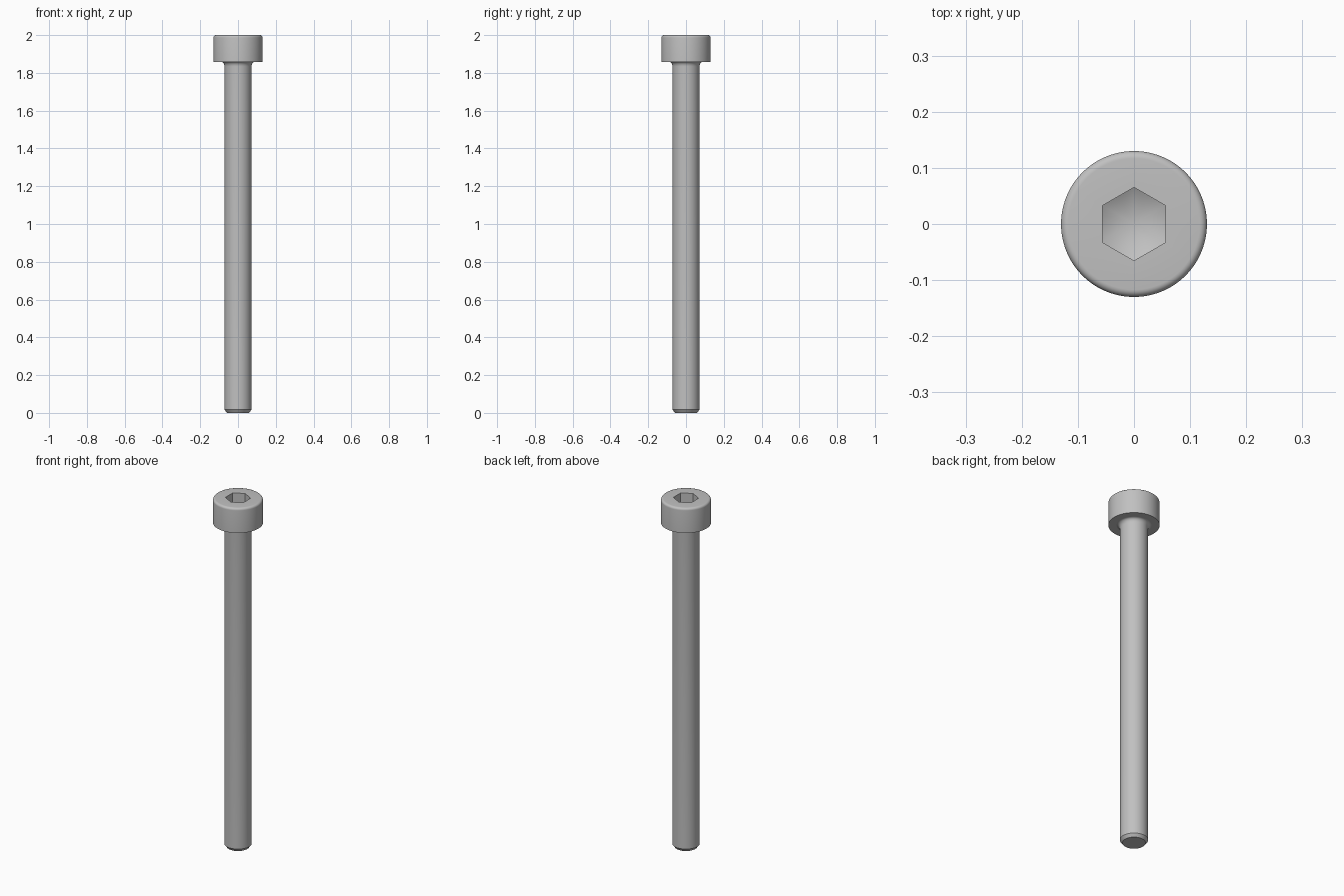
import bpy
import bmesh
from math import sin, cos, pi, radians

SEGMENTS = 96
HEAD_R, HEAD_BOTTOM, HEAD_EDGE = 0.13, 1.858, 0.013
SHANK_R, TIP_R, CHAMFER = 0.0715, 0.059, 0.017
FILLET_W, FILLET_H = 0.017, 0.024
HEX_APOTHEM, SOCKET_DEPTH, CONE_SLOPE = 0.0565, 0.068, 0.55

if "Cube" in bpy.data.objects:
    bpy.data.objects.remove(bpy.data.objects["Cube"])

steel = bpy.data.materials.new("steel grey")
steel.use_nodes = True
colour = (0.53, 0.53, 0.53, 1)
steel.diffuse_color = colour
steel.node_tree.nodes["Principled BSDF"].inputs["Base Color"].default_value = colour


def hex_radius(angle):
    """Distance to the hexagon side, with corners at front and back."""
    return HEX_APOTHEM / cos((angle + pi / 6) % (pi / 3) - pi / 6)


def circle(r, z):
    return lambda a: (r, z)


def socket_cone(a):
    """Where the drilled cone meets the socket wall."""
    r = hex_radius(a)
    corner = HEX_APOTHEM / cos(pi / 6)
    return r, 2 - SOCKET_DEPTH - (corner - r) * CONE_SLOPE


def loft(name, rings, tip=None, cap=False):
    """Skin a list of rings, closing the last with a point or flat cap."""
    bm = bmesh.new()
    loops = []
    for ring in rings:
        loop = []
        for i in range(SEGMENTS):
            a = 2 * pi * i / SEGMENTS
            r, z = ring(a)
            loop.append(bm.verts.new((r * cos(a), r * sin(a), z)))
        loops.append(loop)
    for low, high in zip(loops, loops[1:]):
        for i in range(SEGMENTS):
            j = (i + 1) % SEGMENTS
            bm.faces.new((low[i], low[j], high[j], high[i]))
    if tip is not None:
        point = bm.verts.new((0, 0, tip))
        for i in range(SEGMENTS):
            bm.faces.new((loops[-1][i], loops[-1][(i + 1) % SEGMENTS], point))
    if cap:
        bm.faces.new(loops[-1])
    mesh = bpy.data.meshes.new(name)
    bm.to_mesh(mesh)
    bm.free()
    mesh.materials.append(steel)
    obj = bpy.data.objects.new(name, mesh)
    bpy.context.collection.objects.link(obj)
    return obj


quarter = [pi / 2 * k / 6 for k in range(7)]

# Head: underside, wall, rounded top edge, hex socket with a conical floor
head_rings = [circle(SHANK_R + FILLET_W, HEAD_BOTTOM), circle(HEAD_R, HEAD_BOTTOM)]
head_rings += [circle(HEAD_R - HEAD_EDGE * (1 - cos(t)),
                      2 - HEAD_EDGE * (1 - sin(t))) for t in quarter]
head_rings += [lambda a: (hex_radius(a), 2), socket_cone]
cone_tip = 2 - SOCKET_DEPTH - HEX_APOTHEM / cos(pi / 6) * CONE_SLOPE
head = loft("screw_head", head_rings, tip=cone_tip)

# Shank: concave fillet under the head, plain rod, chamfered end
shank_rings = [circle(SHANK_R + FILLET_W * (1 - sin(t)),
                      HEAD_BOTTOM - FILLET_H * (1 - cos(t))) for t in quarter]
shank_rings += [circle(SHANK_R, CHAMFER), circle(TIP_R, 0)]
shank = loft("screw_shank", shank_rings, cap=True)
# The shank is skinned downwards, so turn its faces outwards
shank.data.flip_normals()

# Smooth round surfaces, sharp edges kept
bpy.ops.object.select_all(action="DESELECT")
for obj in (head, shank):
    obj.select_set(True)
bpy.context.view_layer.objects.active = head
bpy.ops.object.shade_smooth_by_angle(angle=radians(28))
